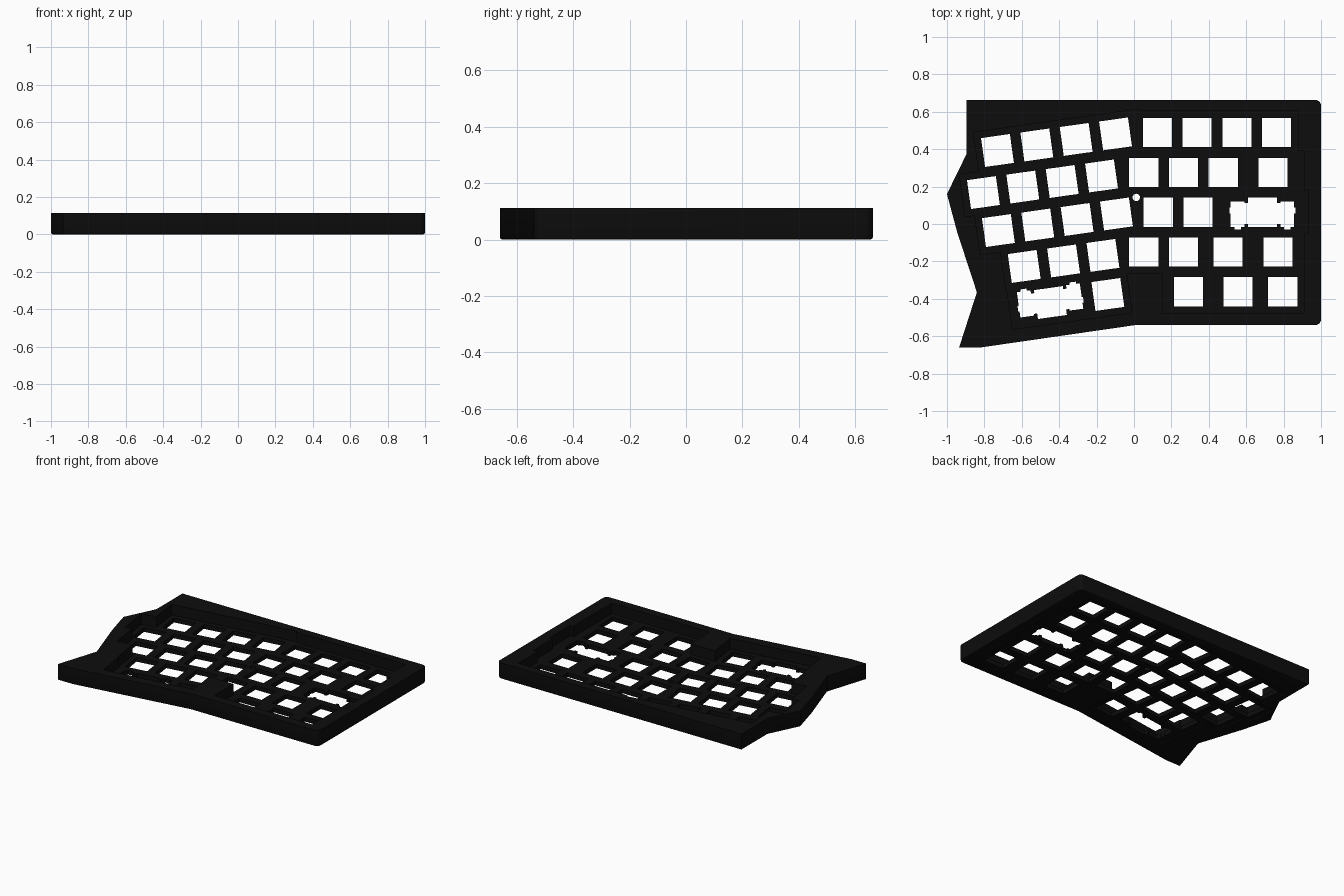
import bpy, bmesh, math
from mathutils import Matrix, Vector

if "Cube" in bpy.data.objects:
    bpy.data.objects.remove(bpy.data.objects["Cube"])

TOP = 0.113                    # case height
PLATE_LOW, PLATE_HIGH = 0.009, 0.039
UNIT, HOLE, GAP = 0.2125, 0.156, 0.008
TILT = math.radians(8)

black = bpy.data.materials.new("matte_black")
black.diffuse_color = (0.004, 0.004, 0.004, 1)
black.use_nodes = True
black.node_tree.nodes["Principled BSDF"].inputs["Base Color"].default_value = black.diffuse_color


def make_object(name, bm):
    bmesh.ops.recalc_face_normals(bm, faces=bm.faces[:])
    mesh = bpy.data.meshes.new(name)
    bm.to_mesh(mesh)
    bm.free()
    mesh.materials.append(black)
    obj = bpy.data.objects.new(name, mesh)
    bpy.context.collection.objects.link(obj)
    return obj


def add_box(bm, centre, angle, x0, x1, y0, y1, z0, z1):
    """Box given in the local frame of a key."""
    frame = Matrix.Translation((centre[0], centre[1], 0)) @ Matrix.Rotation(angle, 4, 'Z')
    mid = Matrix.Translation(((x0 + x1) / 2, (y0 + y1) / 2, (z0 + z1) / 2))
    size = Matrix.Diagonal((x1 - x0, y1 - y0, z1 - z0, 1))
    bmesh.ops.create_cube(bm, size=1, matrix=frame @ mid @ size)


def arc(cx, cy, r, start, end, n=6):
    return [(cx + r * math.cos(math.radians(start + (end - start) * i / n)),
             cy + r * math.sin(math.radians(start + (end - start) * i / n)))
            for i in range(n + 1)]


# Outer case: extruded outline with a softened lower edge
outline = [(-0.895, 0.663), (-1.0, 0.16), (-0.945, -0.045), (-0.84, -0.365),
           (-0.935, -0.66), (-0.82, -0.66), (0.01, -0.54)]
outline.insert(1, (-0.895, 0.375))
outline += arc(0.97, -0.51, 0.03, -90, 0) + arc(0.97, 0.633, 0.03, 0, 90)
bm = bmesh.new()
base = bm.faces.new([bm.verts.new((x, y, 0)) for x, y in outline])
ext = bmesh.ops.extrude_face_region(bm, geom=[base], use_keep_orig=True)
bmesh.ops.translate(bm, vec=(0, 0, TOP),
                    verts=[g for g in ext["geom"] if isinstance(g, bmesh.types.BMVert)])
bmesh.ops.recalc_face_normals(bm, faces=bm.faces[:])
low = [e for e in bm.edges if all(v.co.z < 1e-5 for v in e.verts)]
bmesh.ops.bevel(bm, geom=low, offset=0.01, segments=2, profile=0.5, affect='EDGES')
case = make_object("keyboard_case", bm)

# Key rows: first key centre, then distances along the row,
# half width of the end keys, extension to the middle, tilt
step = UNIT
rows = [
    ((-0.730, 0.393), (0, 1, 2, 3), 0.5, 0.5, 0.03, TILT),
    ((-0.805, 0.168), (0, 1, 2, 3), 0.5, 0.5, 0.03, TILT),
    ((-0.725, -0.035), (0, 1, 2, 3), 0.5, 0.5, 0.03, TILT),
    ((-0.587, -0.227), (0, 1, 2), 0.5, 0.5, 0.03, TILT),
    ((-0.447, -0.420), (0, 1.46), 1.0, 0.5, 0, TILT),
    ((0.125, 0.489), (0, 1, 2, 3), 0.5, 0.5, 0, 0),
    ((0.052, 0.276), (0, 1, 2, 3.25), 0.5, 0.75, 0, 0),
    ((0.130, 0.063), (0, 1, 2.62), 0.5, 1.125, 0, 0),
    ((0.052, -0.150), (0, 1, 2.12, 3.38), 0.5, 0.625, 0, 0),
    ((0.292, -0.362), (0, 1.24, 2.37), 0.625, 0.5, 0, 0),
]
wide_keys = {(4, 0): math.pi, (7, 2): 0.0}   # stabilised keys and their turn

wells, holes = bmesh.new(), bmesh.new()
half = UNIT / 2 + GAP
for r, (start, places, left, right, extra, angle) in enumerate(rows):
    # Recess above and shallow relief below the plate
    x0 = -left * UNIT - GAP
    x1 = (places[-1] + right) * UNIT + GAP + extra
    for z0, z1 in ((PLATE_HIGH, 0.2), (-0.1, PLATE_LOW)):
        add_box(wells, start, angle, x0, x1, -half, half, z0, z1)
    # Switch openings
    for k, place in enumerate(places):
        d = place * step
        c = (start[0] + d * math.cos(angle), start[1] + d * math.sin(angle))
        h = HOLE / 2
        add_box(holes, c, angle, -h, h, -h, h, -0.1, 0.2)
        if (r, k) in wide_keys:
            turn = angle + wide_keys[(r, k)]
            add_box(holes, c, turn, -0.10, 0.10, -0.062, 0.048, -0.11, 0.21)
            add_box(holes, c, turn, -0.177, 0.177, -0.006, 0.025, -0.13, 0.23)
            for s in (-1, 1):
                m = s * 0.133
                add_box(holes, c, turn, m - 0.037, m + 0.037, -0.080, 0.057, -0.12, 0.22)
                add_box(holes, c, turn, m - 0.017, m + 0.017, -0.092, 0.0, -0.14, 0.24)

# Round opening between the two key groups
bmesh.ops.create_cone(holes, cap_ends=True, segments=24, radius1=0.02, radius2=0.02,
                      depth=0.5, matrix=Matrix.Translation((0.012, 0.142, 0.05)))

cutters = [make_object("well_cutter", wells), make_object("hole_cutter", holes)]
for cutter in cutters:
    cutter.hide_render = True
    mod = case.modifiers.new(cutter.name, 'BOOLEAN')
    mod.operation = 'DIFFERENCE'
    mod.solver = 'EXACT'
    mod.use_self = True
    mod.object = cutter

# Bake the cuts and remove the helpers
bpy.context.view_layer.update()
baked = bpy.data.meshes.new_from_object(
    case.evaluated_get(bpy.context.evaluated_depsgraph_get()))
case.modifiers.clear()
case.data = baked
for cutter in cutters:
    bpy.data.objects.remove(cutter)

bpy.context.view_layer.objects.active = case
case.select_set(True)
bpy.ops.object.shade_smooth_by_angle(angle=math.radians(30))
